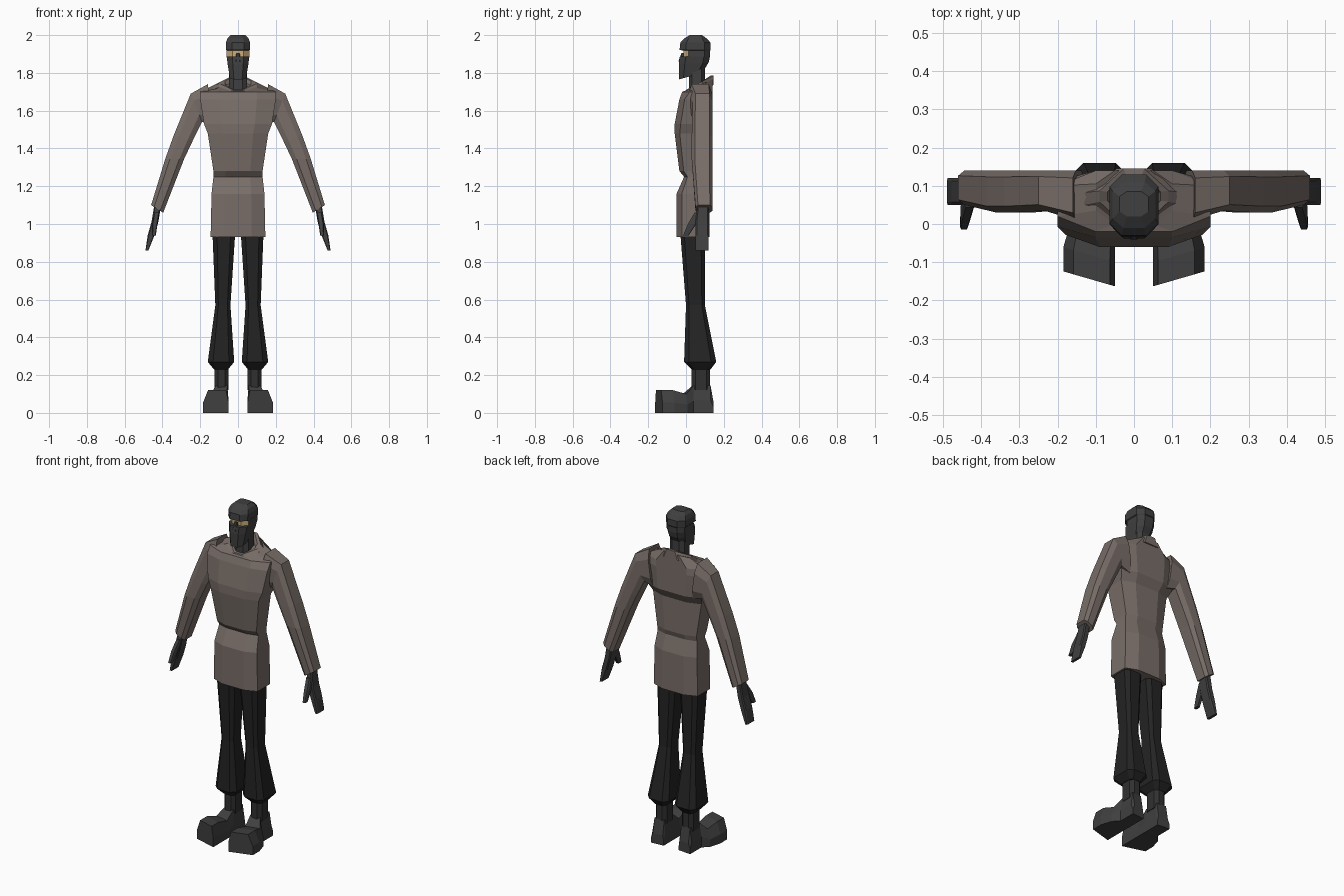
import bpy, bmesh

default_cube = bpy.data.objects.get("Cube")
if default_cube:
    bpy.data.objects.remove(default_cube, do_unlink=True)


def material(name, *rgb):
    mat = bpy.data.materials.new(name)
    mat.use_nodes = True
    mat.diffuse_color = (*rgb, 1)
    mat.node_tree.nodes["Principled BSDF"].inputs["Base Color"].default_value = (*rgb, 1)
    return mat


TUNIC = material("taupe cloth", 0.19, 0.155, 0.138)
TROUSERS = material("black cloth", 0.017, 0.017, 0.017)
CHARCOAL = material("charcoal", 0.05, 0.05, 0.05)
WRAP = material("dark wrap", 0.03, 0.03, 0.03)
SKIN = material("tan skin", 0.6, 0.42, 0.19)


def octagon(z, width, front, back, x=0, corner=0.5, inset=0.2, lean=0, dip=0):
    """Level octagon; lean raises its outer end and dip lowers its front."""
    points = []
    for across, depth in ((-corner, 0), (corner, 0), (1, inset), (1, 1 - inset),
                          (corner, 1), (-corner, 1), (-1, 1 - inset), (-1, inset)):
        points.append((x + width * across,
                       front + (back - front) * depth,
                       z + lean * across - dip * (1 - depth)))
    return points


def shoe_slice(y, outer, top, inner=0.05):
    """Upright slice of a shoe; wider slices slant and slope in more."""
    splay = outer - 0.12
    slope = 0.01 + splay / 4
    middle = top * 0.45
    outline = ((inner, 0), (outer, 0), (outer, middle),
               (outer - slope, top), (inner + slope / 2, top), (inner, middle))
    return [(x, y + splay * (x - inner) / (outer - inner) * 0.6, z) for x, z in outline]


class Loft:
    """A skin over sections; each section keeps the values it does not change."""

    def __init__(self, name, *materials, side=1, shape=octagon):
        self.name, self.materials = name, materials
        self.side, self.shape = side, shape
        self.values, self.sections = {}, []

    def section(self, **changes):
        self.values.update(changes)
        self.sections.append(self.shape(**self.values))
        return self

    def build(self, colour_rule=None):
        bm = bmesh.new()
        loops = [[bm.verts.new((x * self.side, y, z)) for x, y, z in points]
                 for points in self.sections]
        for low, high in zip(loops, loops[1:]):
            for i in range(len(low)):
                bm.faces.new((low[i - 1], low[i], high[i], high[i - 1]))
        bm.faces.new(loops[0])
        bm.faces.new(loops[-1])
        bmesh.ops.recalc_face_normals(bm, faces=bm.faces)
        if colour_rule:
            for face in bm.faces:
                face.material_index = colour_rule(face.calc_center_median())
        mesh = bpy.data.meshes.new(self.name)
        bm.to_mesh(mesh)
        bm.free()
        for mat in self.materials:
            mesh.materials.append(mat)
        bpy.context.collection.objects.link(bpy.data.objects.new(self.name, mesh))


# Tunic: hem, waist fold, chest and shoulders
tunic = Loft("tunic", TUNIC)
tunic.section(z=0.93, width=0.145, front=-0.05, back=0.125, inset=0.16)
tunic.section(z=1.16, width=0.14)
tunic.section(z=1.25, width=0.13, front=-0.01, back=0.1)
tunic.section(z=1.28, front=-0.035, back=0.11)
tunic.section(z=1.48, width=0.16, front=-0.06)
tunic.section(z=1.53, width=0.18, back=0.14)
tunic.section(z=1.66, width=0.2, front=-0.035)
tunic.section(z=1.7, front=-0.02, inset=0.25)
tunic.section(z=1.765, width=0.1, front=0, dip=0.06)
tunic.build()

# Folded collar dipping at the front
collar = Loft("collar", TUNIC)
collar.section(z=1.735, width=0.15, front=-0.02, back=0.145, corner=0.3, inset=0.4, dip=0.06)
collar.section(z=1.785, width=0.09, front=0, dip=0.075)
collar.section(width=0.07, front=0.015, back=0.13)
collar.section(z=1.745, width=0.055, back=0.11, dip=0.05)
collar.build()

# Neck and masked head with a recessed eye slit
neck = Loft("neck", CHARCOAL)
neck.section(z=1.66, width=0.047, front=0.015, back=0.1)
neck.section(z=1.83)
neck.build()

head = Loft("head", CHARCOAL, SKIN)
head.section(z=1.8, width=0.043, front=-0.038, back=0.085, dip=0.035)
head.section(z=1.855, width=0.055, back=0.12, dip=0.01)
head.section(z=1.886, width=0.06, front=-0.033, back=0.127, dip=0)
head.section(z=1.888, front=-0.014)
head.section(z=1.918)
head.section(z=1.922, width=0.064, front=-0.034, back=0.13)
head.section(z=1.96, front=-0.03)
head.section(z=1.982, width=0.056, front=-0.01, back=0.11)
head.section(z=2, width=0.038, front=0.02, back=0.085)
head.build(lambda centre: int(1.89 < centre.z < 1.917 and centre.y < 0.03))

nose = Loft("mask_nose", CHARCOAL)
nose.section(z=1.86, width=0.017, front=-0.04, back=0)
nose.section(z=1.906, width=0.008, front=-0.024)
nose.build()

for side, prefix in ((1, "left_"), (-1, "right_")):
    # Sleeve from inside the shoulder to the cuff
    sleeve = Loft(prefix + "sleeve", TUNIC, side=side)
    sleeve.section(x=0.145, z=1.63, width=0.015, front=0.01, back=0.14, lean=0.11, inset=0.15)
    sleeve.section(x=0.22, z=1.615, width=0.03, front=0.035, lean=0.075)
    sleeve.section(x=0.29, z=1.455, width=0.05, front=0.03, lean=0.015)
    sleeve.section(x=0.335, z=1.345, lean=0)
    sleeve.section(x=0.428, z=1.08, width=0.032, front=0.05, lean=0.02)
    sleeve.build()

    # Gloved hand and thumb
    hand = Loft(prefix + "hand", CHARCOAL, side=side)
    hand.section(x=0.425, z=1.1, width=0.018, front=0.06, back=0.12, corner=0.7, inset=0.1)
    hand.section(x=0.44, z=1.01, front=0.05)
    hand.section(x=0.46, z=0.94)
    hand.section(x=0.482, z=0.86, width=0.008)
    hand.build()

    thumb = Loft(prefix + "thumb", CHARCOAL, side=side)
    thumb.section(x=0.43, z=1.06, width=0.014, front=0.045, back=0.09, corner=0.7)
    thumb.section(x=0.44, z=1, front=0.01, back=0.055)
    thumb.section(x=0.445, z=0.94, width=0.01, front=-0.015, back=0.015)
    thumb.build()

    # Baggy trouser leg gathered at the shin
    leg = Loft(prefix + "trouser_leg", TROUSERS, side=side)
    leg.section(x=0.075, z=0.95, width=0.06, front=-0.03, back=0.1, corner=0.6, inset=0.16)
    leg.section(x=0.08, z=0.57, width=0.04, front=0)
    leg.section(x=0.09, z=0.27, width=0.07, front=-0.01, back=0.16)
    leg.section(z=0.23, width=0.037, front=0.03, back=0.13)
    leg.build()

    ankle = Loft(prefix + "ankle", WRAP, side=side)
    ankle.section(x=0.087, z=0.25, width=0.037, front=0.03, back=0.128)
    ankle.section(z=0.12)
    ankle.build()

    # Chunky shoe with a splayed toe
    shoe = Loft(prefix + "shoe", CHARCOAL, side=side, shape=shoe_slice)
    shoe.section(y=-0.163, outer=0.185, top=0.12)
    shoe.section(y=-0.1)
    shoe.section(y=-0.02, outer=0.165, top=0.1)
    shoe.section(y=0.035, outer=0.13, top=0.145)
    shoe.section(y=0.125)
    shoe.section(y=0.14, top=0.06)
    shoe.build()
